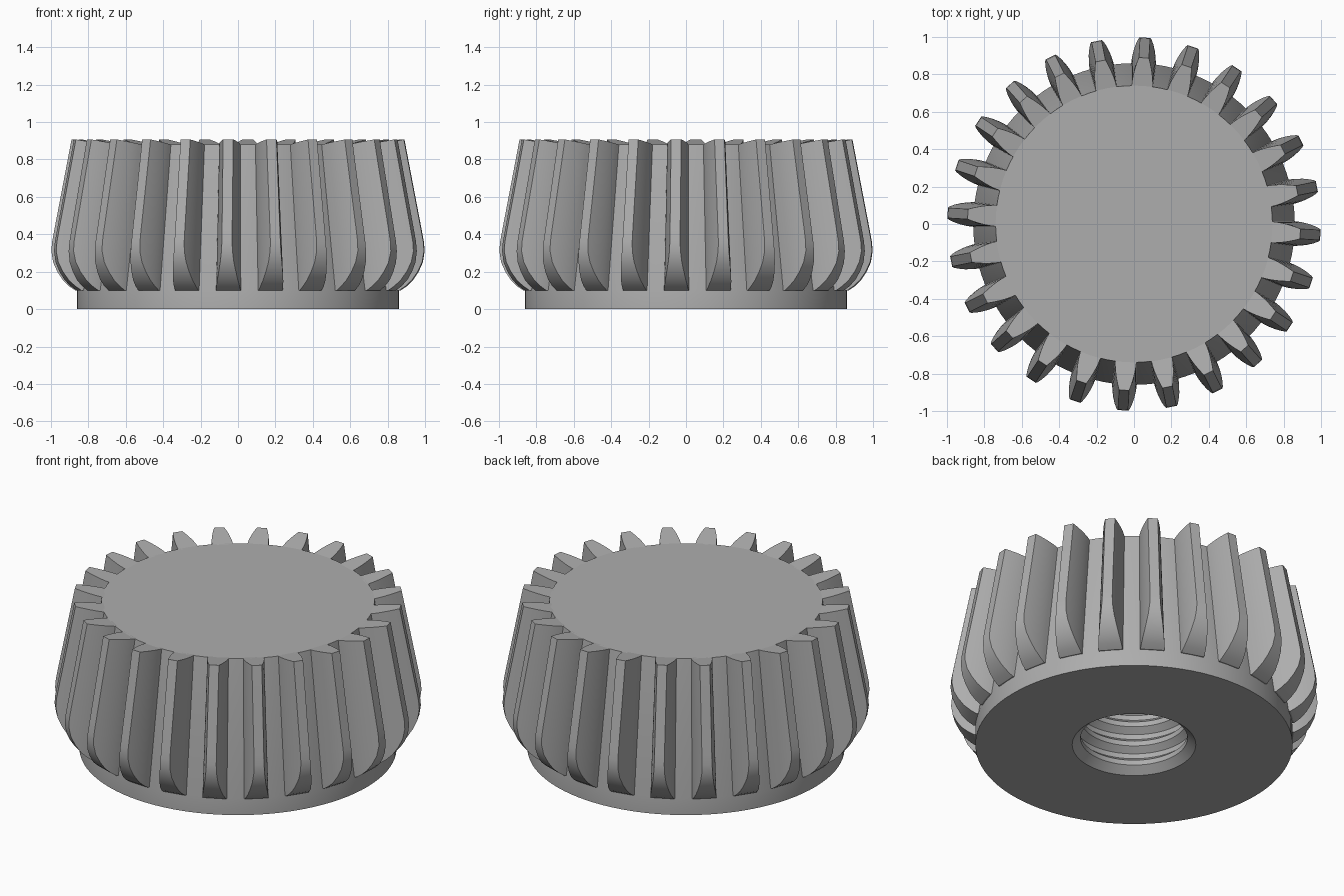
import bpy, bmesh, math
from mathutils import Matrix

cube = bpy.data.objects.get("Cube")
if cube:
    bpy.data.objects.remove(cube, do_unlink=True)

steel = bpy.data.materials.new("plain_grey")
steel.use_nodes = True
GREY = (0.42, 0.42, 0.42, 1)
steel.diffuse_color = GREY
steel.node_tree.nodes["Principled BSDF"].inputs["Base Color"].default_value = GREY

TEETH = 24
PHASE = math.radians(-3.4)
TOP = 0.88
COLLAR = 0.1


def finish(name, bm, angle=30):
    bmesh.ops.recalc_face_normals(bm, faces=bm.faces)
    mesh = bpy.data.meshes.new(name)
    bm.to_mesh(mesh)
    bm.free()
    obj = bpy.data.objects.new(name, mesh)
    bpy.context.collection.objects.link(obj)
    mesh.materials.append(steel)
    bpy.ops.object.select_all(action="DESELECT")
    obj.select_set(True)
    bpy.context.view_layer.objects.active = obj
    bpy.ops.object.shade_smooth_by_angle(angle=math.radians(angle))
    return obj


def lathe(name, profile, steps=96):
    bm = bmesh.new()
    verts = [bm.verts.new((r, 0, z)) for r, z in profile]
    edges = [bm.edges.new(pair) for pair in zip(verts, verts[1:])]
    bmesh.ops.spin(bm, geom=verts + edges, axis=(0, 0, 1), cent=(0, 0, 0),
                   angle=math.tau, steps=steps)
    bmesh.ops.remove_doubles(bm, verts=bm.verts, dist=1e-4)
    return finish(name, bm)


def root_radius(z):
    return 0.86 - 0.154 * (z - COLLAR)


# Tapered body with a collar and a threaded blind bore underneath
bore = [(0.335, 0), (0.29, 0.04)]
for i in range(5):
    z = 0.04 + i * 0.12
    bore += [(0.29, z + 0.03), (0.325, z + 0.06), (0.325, z + 0.09), (0.29, z + 0.12)]
lathe("gear_body", [(0, TOP), (root_radius(TOP), TOP), (0.86, COLLAR), (0.86, 0)]
      + bore + [(0, bore[-1][1])])

# Tooth stations: tip radius, tip height, root height
stations = [(0.868, 0.1), (0.9, 0.122), (0.935, 0.155), (0.965, 0.2),
            (0.988, 0.25), (0.998, 0.31), (0.994, 0.36), (0.983, 0.42), (0.89, 0.907)]


def tooth_section(tip_r, tip_z, steps=8):
    """Right flank points from root to tip as (radius, half width, height)."""
    root_z = min(tip_z, TOP)
    root = root_radius(root_z)
    scale = root / 0.826
    points = [(root - 0.012, 0.064 * scale, root_z)]
    for i in range(steps + 1):
        t = i / steps
        h = (tip_r - root) * t
        half = scale * (0.063 - 0.035 * (h / scale / 0.174) ** 1.7)
        points.append((root + h, half, root_z + (tip_z - root_z) * t))
    return points


def add_tooth(bm, angle):
    turn = Matrix.Rotation(angle, 4, "Z")
    loops = []
    for tip_r, tip_z in stations:
        flank = tooth_section(tip_r, tip_z)
        outline = [(r, -w, z) for r, w, z in flank]
        outline += [(r, w, z) for r, w, z in reversed(flank)]
        # keep the rounded tip on its radius
        loop = [bm.verts.new(turn @ Matrix.Translation((0, 0, 0)).to_3x3().to_4x4()
                             @ Matrix.Translation(p).to_translation()) for p in outline]
        loops.append(loop)
    for low, high in zip(loops, loops[1:]):
        for i in range(len(low)):
            j = (i + 1) % len(low)
            bm.faces.new((low[i], low[j], high[j], high[i]))
    bm.faces.new(loops[0])
    bm.faces.new(loops[-1])


# Crowned teeth around the body
bm = bmesh.new()
for k in range(TEETH):
    add_tooth(bm, PHASE + k * math.tau / TEETH)
finish("gear_teeth", bm)
